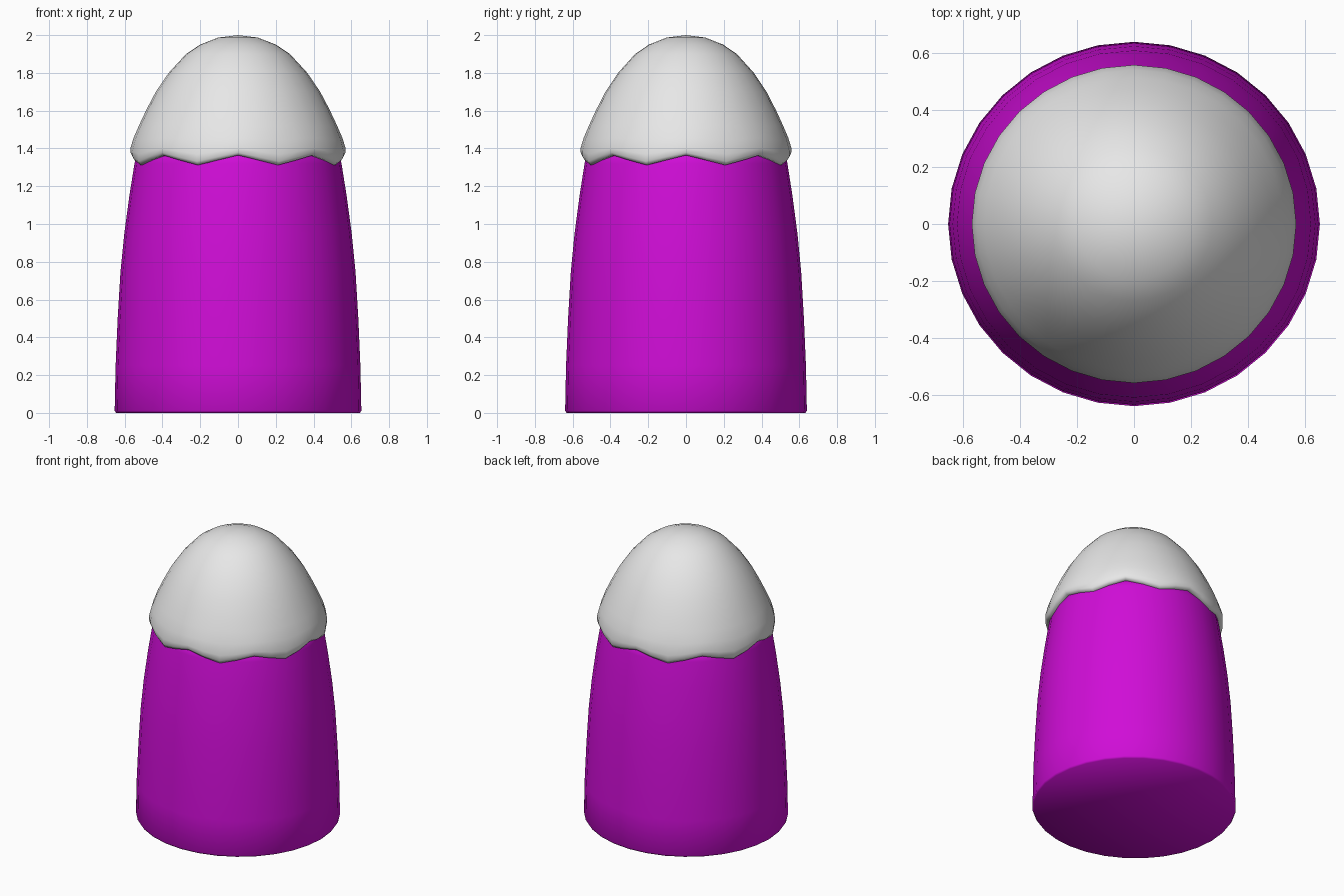
import bpy, bmesh, math

if "Cube" in bpy.data.objects:
    bpy.data.objects.remove(bpy.data.objects["Cube"])

SIDES = 32
Y_SCALE = 0.98


def material(name, rgb):
    m = bpy.data.materials.new(name)
    m.diffuse_color = (*rgb, 1)
    m.use_nodes = True
    m.node_tree.nodes["Principled BSDF"].inputs["Base Color"].default_value = m.diffuse_color
    return m


def lathe(name, rings, mat, wave=lambda i, a: 0.0):
    """Spin (radius, z) rings, bottom to top; wave shifts ring i in z by angle."""
    bm = bmesh.new()
    loops = []
    for i, (r, z) in enumerate(rings):
        if r == 0:
            loops.append([bm.verts.new((0, 0, z))])
            continue
        loop = []
        for k in range(SIDES):
            a = 2 * math.pi * k / SIDES
            loop.append(bm.verts.new((r * math.cos(a), r * math.sin(a) * Y_SCALE,
                                      z + wave(i, a))))
        loops.append(loop)
    for lo, hi in zip(loops, loops[1:]):
        for k in range(SIDES):
            n = (k + 1) % SIDES
            if len(lo) == 1:
                bm.faces.new((lo[0], hi[n], hi[k]))
            elif len(hi) == 1:
                bm.faces.new((lo[k], lo[n], hi[0]))
            else:
                bm.faces.new((lo[k], lo[n], hi[n], hi[k]))
    bmesh.ops.recalc_face_normals(bm, faces=bm.faces)
    for f in bm.faces:
        f.smooth = True
    me = bpy.data.meshes.new(name)
    bm.to_mesh(me)
    bm.free()
    me.materials.append(mat)
    ob = bpy.data.objects.new(name, me)
    bpy.context.collection.objects.link(ob)
    return ob


purple = material("bright purple", (0.63, 0.004, 0.68))
white = material("soft white", (0.8, 0.8, 0.8))

# Tapered body, closed at the base and inside the cap
lathe("body", [(0, 0), (0.645, 0), (0.653, 0.012), (0.648, 0.25), (0.637, 0.5),
               (0.622, 0.75), (0.602, 0.95), (0.575, 1.15), (0.548, 1.32),
               (0.53, 1.40), (0, 1.40)], purple)

# Domed cap with a scalloped, rolled rim of eight lobes
weights = [0, 1, 1, 0.9, 0.6, 0.2]


def scallop(i, a):
    w = weights[i] if i < len(weights) else 0
    return w * 0.026 * math.cos(8 * a)


lathe("cap", [(0, 1.39), (0.535, 1.338), (0.558, 1.338), (0.569, 1.355), (0.570, 1.385),
              (0.553, 1.45), (0.525, 1.52), (0.485, 1.605), (0.435, 1.70),
              (0.367, 1.80), (0.275, 1.90), (0.20, 1.95), (0.105, 1.987), (0, 2.0)],
      white, scallop)
